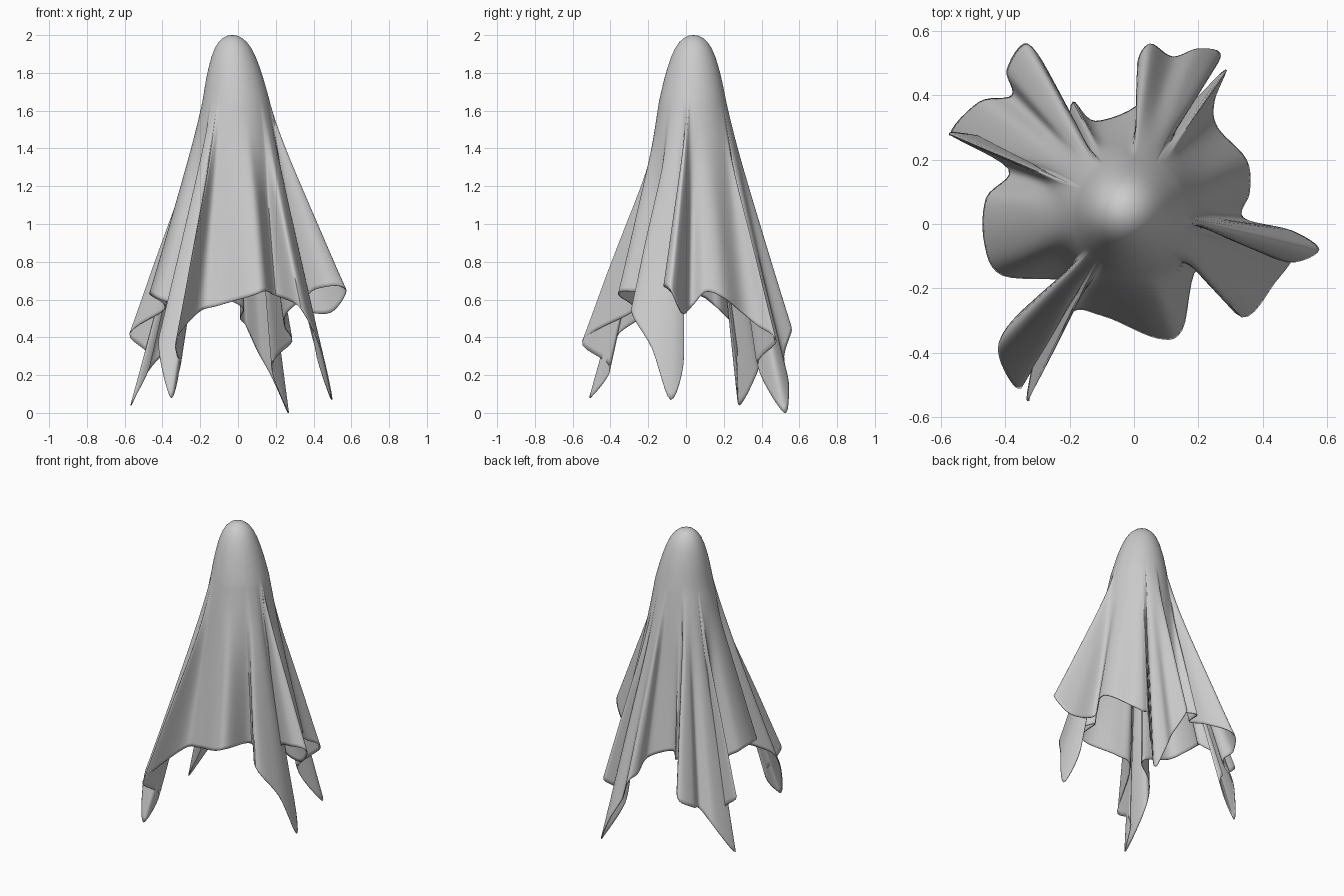
import bpy, bmesh, math
from mathutils import Vector

if "Cube" in bpy.data.objects:
    bpy.data.objects.remove(bpy.data.objects["Cube"])

# Hem of the draped cloth, counter-clockwise seen from above (x, y, z)
HEM = [Vector(p) for p in [
    (.36, .10, .64), (.35, .20, .61), (.26, .30, .53), (.25, .38, .46),
    (.285, .48, .38), (.18, .38, .25), (.27, .52, 0), (.2, .545, .15),
    (.12, .52, .30), (.05, .56, .45), (.01, .50, .5), (.02, .38, .56),
    (-.12, .32, .62), (-.19, .38, .6), (-.21, .28, .6), (-.24, .42, .53),
    (-.33, .56, .44), (-.395, .48, .37), (-.38, .40, .33), (-.48, .38, .22),
    (-.57, .28, .04), (-.46, .27, .28), (-.575, .28, .42), (-.39, .17, .55),
    (-.46, .08, .62), (-.465, -.06, .63), (-.41, -.16, .6), (-.22, -.18, .53),
    (-.35, -.27, .48), (-.42, -.37, .4), (-.40, -.46, .22), (-.35, -.51, .08),
    (-.31, -.40, .24), (-.33, -.55, .38), (-.21, -.29, .53), (-.1, -.285, .57),
    (.07, -.355, .62), (.15, -.33, .645), (.2, -.14, .62), (.335, -.29, .55),
    (.44, -.18, .34), (.5, -.08, .07), (.42, -.01, .3), (.36, -.06, .6),
    (.48, -.12, .67), (.575, -.08, .65), (.49, -.02, .53), (.34, .02, .55)]]

# Head profile above the shoulder (radius, z)
DOME = [(.025, 1.997), (.05, 1.985), (.075, 1.963), (.097, 1.93), (.117, 1.885),
        (.135, 1.83), (.150, 1.775), (.164, 1.715), (.178, 1.65)]
TOP = Vector((-.03, .04, 2.0))
SHOULDER = Vector((-.01, .035, 1.65))
SUB, ROWS = 6, 50


def smooth_loop(pts, n):
    """Closed Catmull-Rom curve through the points."""
    out = []
    for i in range(len(pts)):
        a, b, c, d = (pts[(i + k) % len(pts)] for k in (-1, 0, 1, 2))
        for j in range(n):
            t = j / n
            out.append(.5 * (2 * b + (c - a) * t + (2 * a - 5 * b + 4 * c - d) * t * t
                             + (3 * b - a - 3 * c + d) * t ** 3))
    return out


def blur(pts, sigma):
    """Gaussian blur round a closed loop: softens the folds near the shoulder."""
    if sigma < .3:
        return pts
    m = int(sigma * 2.5) + 1
    ws = [math.exp(-.5 * (k / sigma) ** 2) for k in range(-m, m + 1)]
    tot = sum(ws)
    return [sum((pts[(i + k) % len(pts)] * w for k, w in zip(range(-m, m + 1), ws)),
                Vector((0, 0, 0))) / tot for i in range(len(pts))]


hem = smooth_loop(HEM, SUB)

# Spread the folded hem evenly round the shoulder: unwrap the angles, then sort them
angles, prev = [], None
for p in hem:
    a = math.atan2(p.y - .02, p.x)
    if prev is not None:
        a = prev + (a - prev + math.pi) % (2 * math.pi) - math.pi
    angles.append(a)
    prev = a
angles.sort()

# Rings from crown to hem
rings = []
for r, z in DOME:
    f = (2.0 - z) / .35
    c = TOP.lerp(SHOULDER, f)
    rings.append([Vector((c.x + r * math.cos(a), c.y + r * math.sin(a), z)) for a in angles])
shoulder = rings[-1]
for k in range(1, ROWS + 1):
    t = k / ROWS
    soft = blur(hem, 8 * (1 - t) ** 2.5)
    ring = []
    for s, h, q in zip(shoulder, hem, soft):
        p = s.lerp(q, .9 * t + .1 * t * t)    # hanging cloth flares slightly
        p.z = s.z + (h.z - s.z) * t
        ring.append(p)
    rings.append(ring)

# Cloth surface
bm = bmesh.new()
crown = bm.verts.new(TOP)
grid = [[bm.verts.new(p) for p in ring] for ring in rings]
n = len(hem)
for i in range(n):
    j = (i + 1) % n
    bm.faces.new((crown, grid[0][i], grid[0][j]))
    for up, low in zip(grid, grid[1:]):
        bm.faces.new((up[i], low[i], low[j], up[j]))
mesh = bpy.data.meshes.new("draped_cloth")
bm.to_mesh(mesh)
bm.free()
cloth = bpy.data.objects.new("draped_cloth", mesh)
bpy.context.collection.objects.link(cloth)

# Thin fabric thickness
solid = cloth.modifiers.new("thickness", 'SOLIDIFY')
solid.thickness = .006
solid.offset = -1
bpy.context.view_layer.objects.active = cloth
cloth.select_set(True)
bpy.ops.object.shade_smooth_by_angle(angle=math.radians(60))
